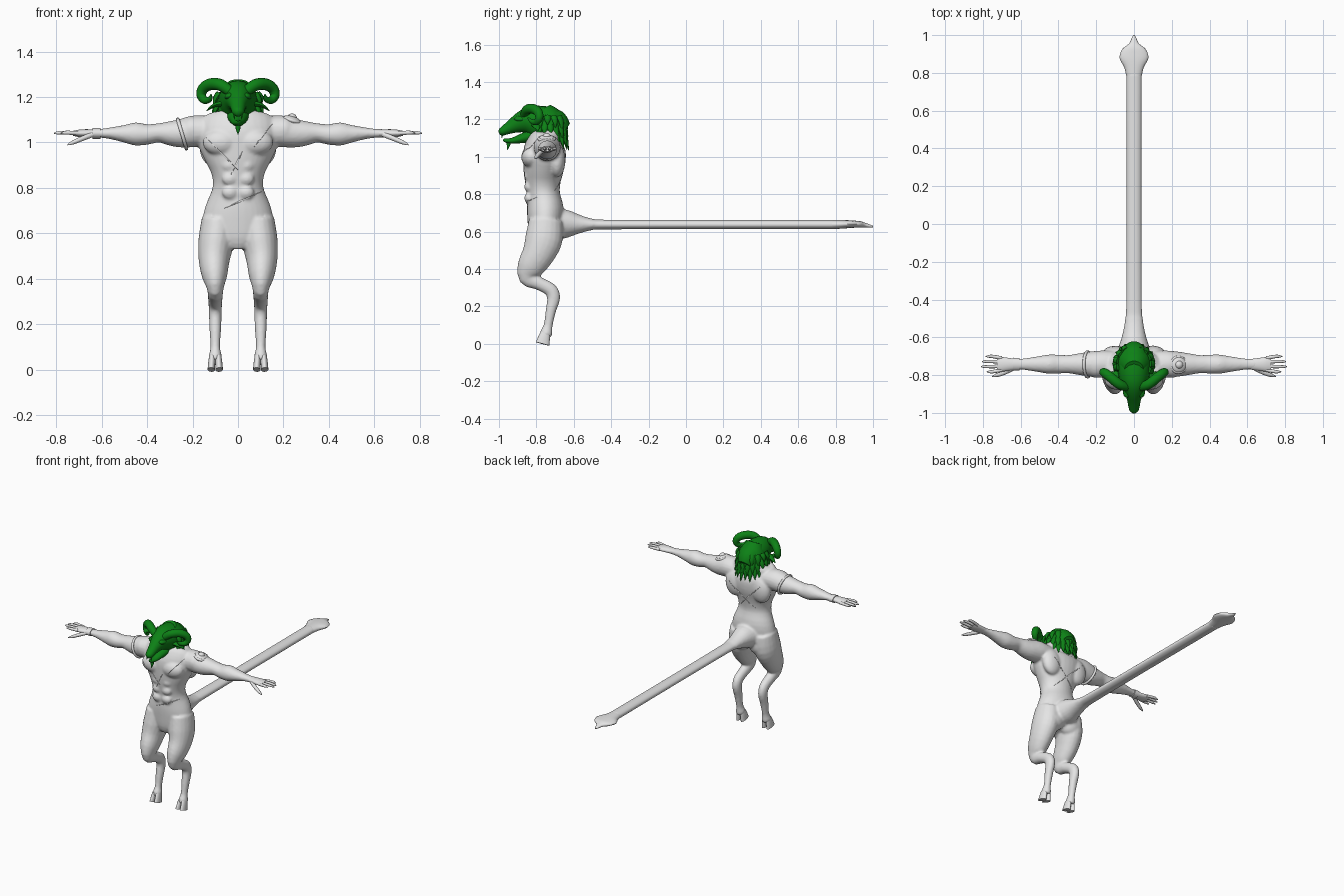
import bpy, bmesh, math
from mathutils import Vector, Matrix

cube = bpy.data.objects.get("Cube")
if cube:
    bpy.data.objects.remove(cube, do_unlink=True)

X, Y, Z = Vector((1, 0, 0)), Vector((0, 1, 0)), Vector((0, 0, 1))
SIDES = (-1, 1)


def material(name, colour):
    mat = bpy.data.materials.new(name)
    mat.use_nodes = True
    mat.diffuse_color = colour
    mat.node_tree.nodes["Principled BSDF"].inputs["Base Color"].default_value = colour
    return mat


GREY = material("pale grey skin", (.78, .78, .78, 1))
GREEN = material("deep green fur", (.004, .22, .008, 1))


def smooth_path(stations, steps):
    """Catmull-Rom interpolation of (x, y, z, width, thickness) stations."""
    pts = [Vector(s) for s in stations]
    out = []
    for i in range(len(pts) - 1):
        p, q = pts[i], pts[i + 1]
        before = pts[i - 1] if i else p
        after = pts[i + 2] if i + 2 < len(pts) else q
        for k in range(steps):
            t = k / steps
            m, n = (q - before) / 2, (after - p) / 2
            out.append(p + m * t + (3 * (q - p) - 2 * m - n) * t * t
                       + (2 * (p - q) + m + n) * t ** 3)
    return out + [pts[-1]]


def loft(bm, stations, side, segments=20, steps=3):
    """Closed tube of elliptical rings that follows the stations."""
    path = smooth_path(stations, steps)
    centres = [Vector(p[:3]) for p in path]
    rings = []
    for i, p in enumerate(path):
        ahead = centres[min(i + 1, len(path) - 1)]
        tangent = (ahead - centres[max(i - 1, 0)]).normalized()
        across = (side - tangent * side.dot(tangent)).normalized()
        normal = tangent.cross(across)
        wide, thick = max(p[3], .001), max(p[4], .001)
        ring = []
        for k in range(segments):
            a = math.tau * k / segments
            ring.append(bm.verts.new(centres[i] + across * wide * math.cos(a)
                                     + normal * thick * math.sin(a)))
        rings.append(ring)
    for low, high in zip(rings, rings[1:]):
        for k in range(segments):
            n = (k + 1) % segments
            bm.faces.new((low[k], low[n], high[n], high[k]))
    bm.faces.new(rings[0][::-1])
    bm.faces.new(rings[-1])


def blob(bm, centre, radii, turn=0):
    place = Matrix.Translation(centre) @ Matrix.Rotation(turn, 4, "Y")
    bmesh.ops.create_uvsphere(bm, u_segments=24, v_segments=14, radius=1,
                              matrix=place @ Matrix.Diagonal((*radii, 1)))


def finish(name, bm, mat):
    bmesh.ops.recalc_face_normals(bm, faces=bm.faces[:])
    mesh = bpy.data.meshes.new(name)
    bm.to_mesh(mesh)
    bm.free()
    obj = bpy.data.objects.new(name, mesh)
    bpy.context.collection.objects.link(obj)
    mesh.materials.append(mat)
    bpy.ops.object.select_all(action="DESELECT")
    obj.select_set(True)
    bpy.context.view_layer.objects.active = obj
    bpy.ops.object.shade_smooth_by_angle(angle=math.radians(50))
    return obj


def ring_band(name, centre, turn, major, minor):
    bpy.ops.mesh.primitive_torus_add(location=centre, rotation=(0, turn, 0), major_segments=32,
                                     minor_segments=10, major_radius=major, minor_radius=minor)
    band = bpy.context.object
    band.name = name
    band.data.materials.append(GREY)
    bpy.ops.object.shade_smooth()


# Body: torso, limbs and tail fused into one skin
bm = bmesh.new()
torso = [(.54, -.75, .06, .07), (.58, -.755, .13, .085), (.65, -.752, .155, .095),
         (.72, -.752, .143, .098), (.8, -.762, .112, .088), (.86, -.765, .116, .094),
         (.92, -.763, .145, .104), (.98, -.757, .172, .113), (1.04, -.755, .18, .112),
         (1.09, -.745, .17, .095), (1.12, -.73, .13, .07), (1.16, -.73, .07, .06)]
loft(bm, [(0, y, z, w, d) for z, y, w, d in torso], X, 32)
arm = [(.1, 1.05, .07, .06), (.18, 1.05, .072, .07), (.25, 1.04, .064, .063),
       (.3, 1.04, .056, .054), (.35, 1.042, .048, .042), (.4, 1.035, .05, .045),
       (.45, 1.037, .051, .051), (.5, 1.038, .043, .039), (.55, 1.04, .035, .028),
       (.6, 1.04, .029, .02), (.65, 1.04, .03, .018)]
leg = [(.085, -.75, .66, .075, .09), (.097, -.76, .56, .078, .1), (.105, -.79, .48, .068, .087),
       (.103, -.83, .41, .055, .073), (.1, -.842, .355, .036, .052), (.1, -.79, .325, .033, .036),
       (.1, -.725, .29, .03, .036), (.1, -.708, .245, .028, .035), (.1, -.722, .18, .026, .028),
       (.1, -.737, .1, .021, .024), (.1, -.747, .06, .029, .033), (.1, -.75, .04, .026, .03)]
muscles = [((.075, -.83, 1), (.08, .05, .058)), ((.1, -.69, .98), (.07, .045, .09)),
           ((.07, -.715, .58), (.078, .06, .07)), ((.2, -.745, 1.055), (.062, .07, .062))]
muscles += [((.036, -.842, z), (.034, .022, .03)) for z in (.9, .84, .78)]
for s in SIDES:
    loft(bm, [(s * x, -.742, z, w, d) for x, z, w, d in arm], Y)
    loft(bm, [(s * x, y, z, w, d) for x, y, z, w, d in leg], X)
    for (x, y, z), radii in muscles:
        blob(bm, (s * x, y, z), radii)
tail = [(-.7, .64, .1, .085), (-.63, .642, .075, .073), (-.57, .64, .058, .05),
        (-.5, .639, .047, .03), (-.42, .638, .042, .026), (0, .638, .04, .025),
        (.4, .638, .04, .025), (.8, .638, .041, .025)]
loft(bm, [(0, y, z, w, d) for y, z, w, d in tail], X)
body = finish("body", bm, GREY)
skin = body.modifiers.new("fuse", "REMESH")
skin.mode = "VOXEL"
skin.voxel_size = .0075
skin.use_smooth_shade = True
soften = body.modifiers.new("soften", "SMOOTH")
soften.factor = .5
soften.iterations = 4

# Spade at the tail end
bm = bmesh.new()
spade = [(.78, .638, .04, .024), (.83, .639, .052, .023), (.87, .64, .074, .021),
         (.9, .64, .074, .019), (.93, .639, .058, .017), (.955, .635, .026, .013),
         (.98, .63, .014, .009), (1, .627, .004, .004)]
loft(bm, [(0, y, z, w, d) for y, z, w, d in spade], X)
finish("tail_spade", bm, GREY)

for s, tag in zip(SIDES, ("right", "left")):
    # Hands with four fingers and a thumb
    bm = bmesh.new()
    palm = [(.62, .028, .017), (.67, .035, .018), (.7, .038, .016), (.725, .034, .011)]
    loft(bm, [(s * x, -.743, 1.04, w, d) for x, w, d in palm], Y)
    for i, reach in enumerate((.78, .81, .805, .785)):
        y = -.773 + .021 * i
        spread = (i - 1.5) * .006
        loft(bm, [(s * .7, y, 1.04, .01, .01), (s * .75, y + spread, 1.043, .009, .009),
                  (s * (reach - .015), y + spread, 1.042, .007, .007),
                  (s * reach, y + spread, 1.04, .002, .002)], Y, 10)
    loft(bm, [(s * .64, -.765, 1.035, .012, .012), (s * .69, -.788, 1.015, .012, .011),
              (s * .725, -.8, 1, .01, .009), (s * .75, -.807, .99, .003, .003)], Y, 10)
    finish(tag + "_hand", bm, GREY)

    # Cloven hooves
    bm = bmesh.new()
    for toe in SIDES:
        loft(bm, [(s * .1 + toe * .013, -.752, .058, .014, .026),
                  (s * .1 + toe * .015, -.758, .035, .0155, .031),
                  (s * .1 + toe * .0175, -.767, 0, .0165, .038)], X, 16)
    finish(tag + "_hoof", bm, GREY)

    # Curled horns
    bm = bmesh.new()
    curl = [(.03, -.865, 1.22, .022), (.075, -.85, 1.252, .026), (.12, -.815, 1.256, .026),
            (.152, -.79, 1.238, .024), (.162, -.785, 1.208, .021), (.147, -.8, 1.186, .017),
            (.125, -.825, 1.19, .012), (.118, -.845, 1.21, .004)]
    loft(bm, [(s * x, y, z, r, r) for x, y, z, r in curl], Y, 16, 4)
    finish(tag + "_horn", bm, GREEN)

    # Ears
    bm = bmesh.new()
    loft(bm, [(s * .06, -.81, 1.17, .018, .012), (s * .1, -.8, 1.165, .022, .01),
              (s * .138, -.79, 1.14, .002, .002)], Y, 10)
    finish(tag + "_ear", bm, GREEN)

# Head: skull, brows, jaw, fangs and beard
bm = bmesh.new()
skull = [(-.66, 1.13, .05, .06), (-.7, 1.16, .08, .09), (-.76, 1.178, .088, .094),
         (-.83, 1.192, .075, .08), (-.88, 1.185, .055, .058), (-.93, 1.163, .037, .038),
         (-.97, 1.142, .029, .026), (-.99, 1.132, .022, .02), (-1, 1.128, .008, .01)]
loft(bm, [(0, y, z, w, d) for y, z, w, d in skull], X)
for s in SIDES:
    blob(bm, (s * .038, -.885, 1.205), (.022, .035, .014), s * .4)
    loft(bm, [(s * .016, -.98, 1.13, .006, .006), (s * .016, -.985, 1.1, .001, .001)], X, 8)
finish("skull", bm, GREEN)
bm = bmesh.new()
jaw = [(-.8, 1.12, .055, .04), (-.88, 1.098, .036, .025), (-.93, 1.086, .025, .016),
       (-.965, 1.088, .015, .011), (-.975, 1.095, .006, .006)]
loft(bm, [(0, y, z, w, d) for y, z, w, d in jaw], X)
loft(bm, [(0, -.945, 1.09, .014, .014), (0, -.95, 1.06, .01, .009),
          (0, -.957, 1.035, .001, .001)], X, 10)
finish("jaw", bm, GREEN)

# Mane: a core with rows of pointed tufts
bm = bmesh.new()
loft(bm, [(0, -.735, 1.06, .06, .07), (0, -.735, 1.13, .096, .092), (0, -.745, 1.2, .088, .09),
          (0, -.77, 1.255, .05, .05)], X, 24)
for row, (height, count) in enumerate(((1.13, 22), (1.17, 19), (1.215, 15))):
    for k in range(count):
        a = math.tau * (k + row / 2) / count
        out = Vector((math.cos(a), math.sin(a), 0))
        if row and out.y < -.5:
            continue
        base = Vector((out.x * .085, -.74 + out.y * .082, height))
        drop = .045 + .04 * abs(out.y) + .012 * (k % 2)
        mid = base + out * .018 - Z * drop * .4
        tip = base + out * (.032 - .006 * row) - Z * drop
        loft(bm, [(*base, .018, .014), (*mid, .016, .011), (*tip, .001, .001)],
             out.cross(Z), 8, 2)
finish("mane", bm, GREEN)

# Arm ring, wrist band and shoulder ornament
ring_band("arm_ring", (-.246, -.743, 1.037), -1.86, .067, .008)
bm = bmesh.new()
loft(bm, [(-.606, -.742, 1.04, .033, .024), (-.64, -.742, 1.04, .034, .024)], Y, 24, 1)
finish("wrist_band", bm, GREY)
bm = bmesh.new()
blob(bm, (.235, -.745, 1.093), (.046, .046, .024), .3)
blob(bm, (.238, -.745, 1.107), (.022, .022, .02), .3)
finish("shoulder_ornament", bm, GREY)
ring_band("shoulder_ring", (.236, -.745, 1.097), .3, .041, .008)

# Thin scars laid over the chest, belly and back
bpy.context.view_layer.update()
skin_now = body.evaluated_get(bpy.context.evaluated_depsgraph_get())
scars = [(1, -.14, 1.02, 0, .88), (1, .07, .98, .15, 1.08), (1, -.06, .71, .12, .79),
         (1, -.03, .86, .02, .96), (-1, -.12, 1.02, .08, .82), (-1, .12, 1, -.06, .84)]
bm = bmesh.new()
for facing, x1, z1, x2, z2 in scars:
    line = []
    for k in range(13):
        t = k / 12
        start = Vector((x1 + (x2 - x1) * t, -2 * facing, z1 + (z2 - z1) * t))
        if facing < 0:
            start.y = -.4
        hit, spot, normal, face = skin_now.ray_cast(start, Y * facing)
        if hit:
            line.append((*spot, .0035 * math.sin(math.pi * t), .002))
    if len(line) > 2:
        loft(bm, line, Z, 6, 1)
finish("scars", bm, GREY)
